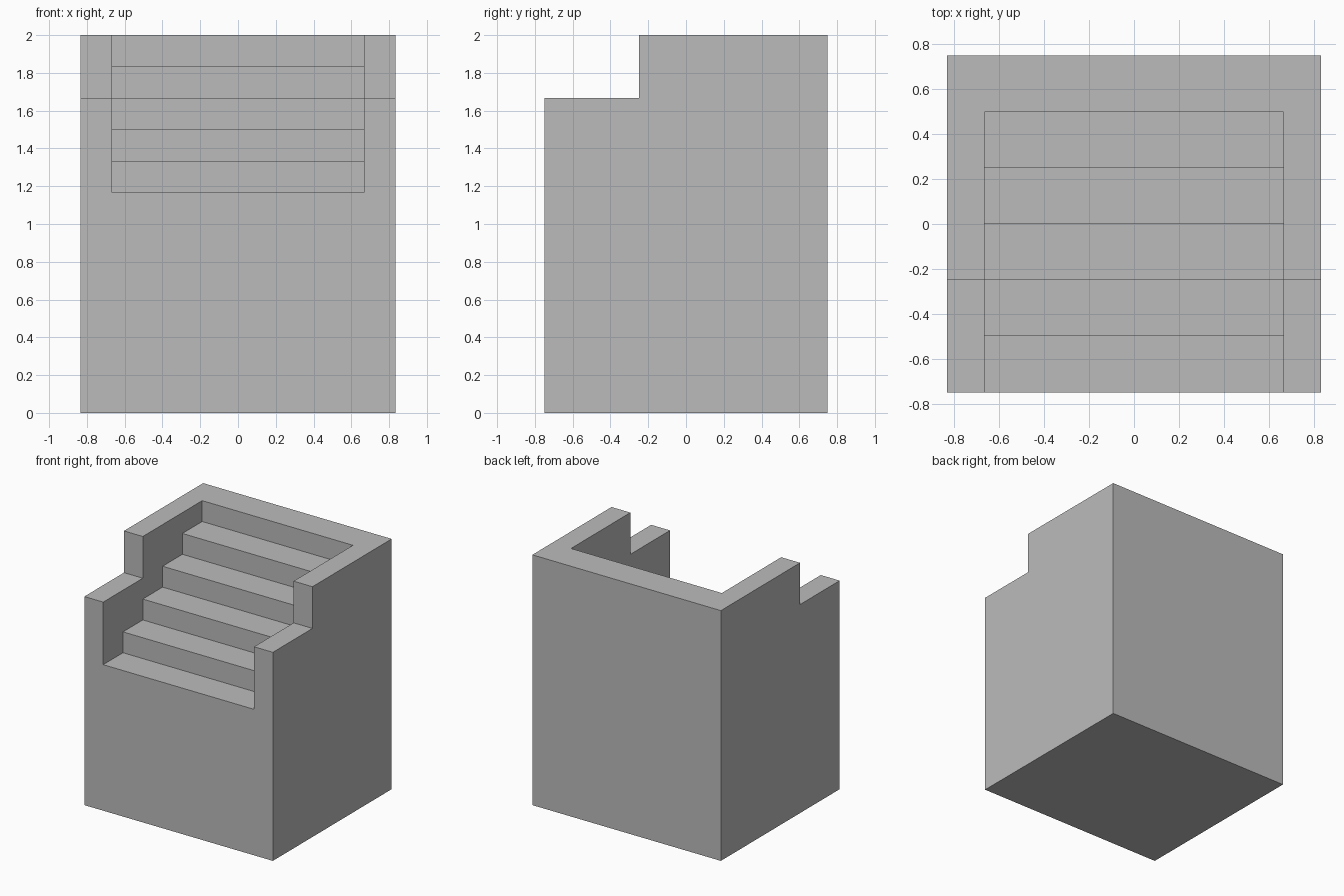
import bpy
import bmesh

cube = bpy.data.objects.get("Cube")
if cube:
    bpy.data.objects.remove(cube, do_unlink=True)

U = 1 / 6             # height of one step
TREAD = 0.25          # depth of one step
HALF_WIDTH = 5 * U
HALF_DEPTH = 0.75
HEIGHT = 2.0
STEPS = 5

grey = bpy.data.materials.new("stone grey")
grey.use_nodes = True
colour = (0.5, 0.5, 0.5, 1)
grey.diffuse_color = colour
grey.node_tree.nodes["Principled BSDF"].inputs["Base Color"].default_value = colour


def extruded_profile(name, profile, half_width):
    """Extrude a (y, z) outline along x, centred on x = 0."""
    bm = bmesh.new()
    face = bm.faces.new([bm.verts.new((-half_width, y, z)) for y, z in profile])
    result = bmesh.ops.extrude_face_region(bm, geom=[face])
    verts = [v for v in result["geom"] if isinstance(v, bmesh.types.BMVert)]
    bmesh.ops.translate(bm, vec=(2 * half_width, 0, 0), verts=verts)
    bmesh.ops.recalc_face_normals(bm, faces=bm.faces)
    mesh = bpy.data.meshes.new(name)
    bm.to_mesh(mesh)
    bm.free()
    mesh.materials.append(grey)
    obj = bpy.data.objects.new(name, mesh)
    bpy.context.collection.objects.link(obj)
    return obj


# Solid block with lowered front shoulders
shoulder_y, shoulder_z = -TREAD, HEIGHT - 2 * U
block = extruded_profile("stair_block", [
    (-HALF_DEPTH, 0), (HALF_DEPTH, 0), (HALF_DEPTH, HEIGHT),
    (shoulder_y, HEIGHT), (shoulder_y, shoulder_z), (-HALF_DEPTH, shoulder_z),
], HALF_WIDTH)

# Stepped recess, running past the front and the top of the block
front, top = -HALF_DEPTH - 0.2, HEIGHT + 0.2
first_tread = HEIGHT - STEPS * U
outline = [(front, top), (front, first_tread)]
for i in range(STEPS):
    y = -HALF_DEPTH + (i + 1) * TREAD
    outline.append((y, first_tread + i * U))
    outline.append((y, first_tread + (i + 1) * U if i < STEPS - 1 else top))
cutter = extruded_profile("stair_recess_cutter", outline, 4 * U)
cutter.hide_render = True

# Carve the recess, then discard the cutter
carve = block.modifiers.new("stair recess", 'BOOLEAN')
carve.operation = 'DIFFERENCE'
carve.solver = 'EXACT'
carve.object = cutter
bpy.ops.object.select_all(action='DESELECT')
bpy.context.view_layer.objects.active = block
block.select_set(True)
bpy.ops.object.modifier_apply(modifier=carve.name)
bpy.data.objects.remove(cutter, do_unlink=True)
